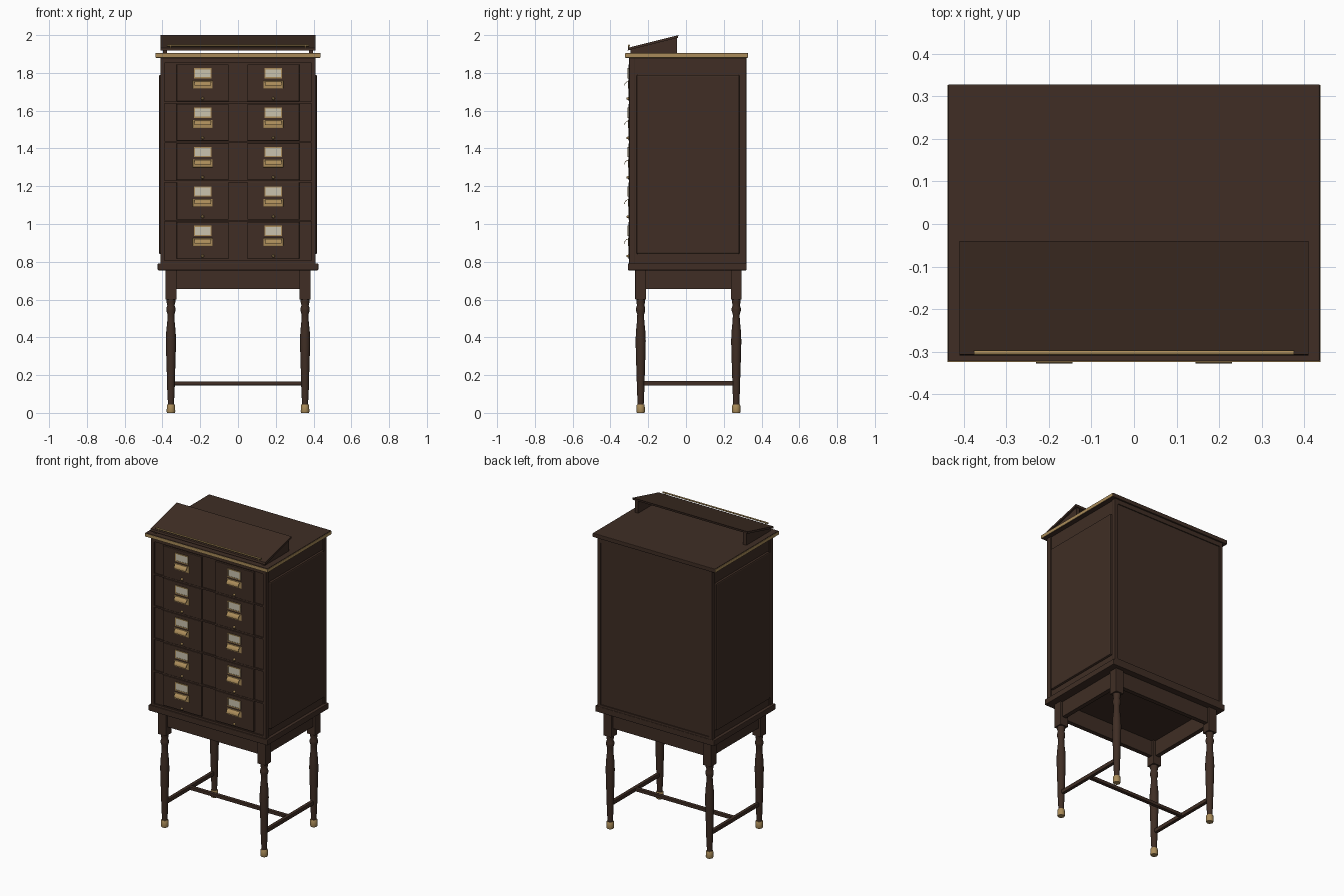
import bpy, bmesh, math
from mathutils import Matrix

old = bpy.data.objects.get("Cube")
if old:
    bpy.data.objects.remove(old, do_unlink=True)


def material(name, r, g, b, metal=0.0):
    m = bpy.data.materials.new(name)
    m.use_nodes = True
    m.diffuse_color = (r, g, b, 1)
    bsdf = m.node_tree.nodes["Principled BSDF"]
    bsdf.inputs["Base Color"].default_value = (r, g, b, 1)
    bsdf.inputs["Metallic"].default_value = metal
    bsdf.inputs["Roughness"].default_value = 0.5
    return m


wood = material("dark_wood", 0.05, 0.027, 0.018)
brass = material("brass", 0.4, 0.26, 0.1, 0.3)
card = material("card", 0.6, 0.55, 0.43)


def finish(name, bm, mat, bevel=0.0, smooth=False):
    bmesh.ops.recalc_face_normals(bm, faces=bm.faces)
    mesh = bpy.data.meshes.new(name)
    bm.to_mesh(mesh)
    bm.free()
    mesh.materials.append(mat)
    ob = bpy.data.objects.new(name, mesh)
    bpy.context.collection.objects.link(ob)
    if bevel:
        mod = ob.modifiers.new("Bevel", 'BEVEL')
        mod.width, mod.segments = bevel, 2
    if smooth:
        bpy.ops.object.select_all(action='DESELECT')
        ob.select_set(True)
        bpy.context.view_layer.objects.active = ob
        bpy.ops.object.shade_smooth_by_angle(angle=math.radians(35))
    return ob


def box(name, xs, ys, zs, mat=wood, bevel=0.0):
    bm = bmesh.new()
    bmesh.ops.create_cube(bm, size=1)
    for v in bm.verts:
        v.co = [(a + b) / 2 + c * (b - a) for c, (a, b) in zip(v.co, (xs, ys, zs))]
    return finish(name, bm, mat, bevel)


def rod(name, centre, radius, length, axis, mat, tip=None):
    bm = bmesh.new()
    turn = {'X': Matrix.Rotation(math.pi / 2, 4, 'Y'),
            'Y': Matrix.Rotation(math.pi / 2, 4, 'X'), 'Z': Matrix()}[axis]
    bmesh.ops.create_cone(bm, cap_ends=True, segments=16, radius1=radius,
                          radius2=radius if tip is None else tip, depth=length,
                          matrix=Matrix.Translation(centre) @ turn)
    return finish(name, bm, mat, smooth=True)


def lathe(name, profile, x, y, mat):
    bm = bmesh.new()
    verts = [bm.verts.new((x + r, y, z)) for r, z in profile]
    edges = [bm.edges.new(p) for p in zip(verts, verts[1:])]
    bmesh.ops.spin(bm, geom=verts + edges, cent=(x, y, 0), axis=(0, 0, 1),
                   angle=2 * math.pi, steps=24, use_duplicate=False)
    bmesh.ops.remove_doubles(bm, verts=bm.verts, dist=0.0001)
    return finish(name, bm, mat, smooth=True)


def prism(name, outline, x0, x1, mat, smooth=False):
    # Extrudes a (y, z) outline along x
    bm = bmesh.new()
    face = bm.faces.new([bm.verts.new((x0, y, z)) for y, z in outline])
    out = bmesh.ops.extrude_face_region(bm, geom=[face])
    moved = [g for g in out["geom"] if isinstance(g, bmesh.types.BMVert)]
    bmesh.ops.translate(bm, verts=moved, vec=(x1 - x0, 0, 0))
    return finish(name, bm, mat, smooth=smooth)


# Turned legs with square heads and brass feet
LEG_X, FRONT_Y, BACK_Y = 0.355, -0.24, 0.266
leg_profile = [(0, 0.04), (0.016, 0.04), (0.017, 0.07), (0.02, 0.13), (0.021, 0.18),
               (0.024, 0.27), (0.027, 0.38), (0.025, 0.43), (0.019, 0.49), (0.018, 0.52),
               (0.024, 0.54), (0.024, 0.555), (0.019, 0.57), (0.023, 0.585),
               (0.023, 0.605), (0, 0.605)]
foot_profile = [(0, 0), (0.02, 0), (0.023, 0.008), (0.021, 0.042), (0.019, 0.045), (0, 0.045)]
sides = ((-1, "right"), (1, "left"))
for s, side in sides:
    x = s * LEG_X
    for y, end in ((FRONT_Y, "front"), (BACK_Y, "back")):
        tag = f"{end}_{side}"
        lathe(f"{tag}_leg", leg_profile, x, y, wood)
        lathe(f"{tag}_foot", foot_profile, x, y, brass)
        box(f"{tag}_leg_head", (x - 0.029, x + 0.029), (y - 0.029, y + 0.029),
            (0.6, 0.757), bevel=0.003)
    box(f"{side}_apron", (x - 0.014, x + 0.014), (FRONT_Y, BACK_Y), (0.655, 0.757))
    box(f"{side}_stretcher", (x - 0.011, x + 0.011), (FRONT_Y, BACK_Y), (0.144, 0.169), bevel=0.003)
for y, end in ((FRONT_Y, "front"), (BACK_Y, "back")):
    box(f"{end}_apron", (-LEG_X, LEG_X), (y - 0.014, y + 0.014), (0.655, 0.757))
box("cross_stretcher", (-LEG_X, LEG_X), (0.0, 0.024), (0.146, 0.167), bevel=0.003)

# Cabinet case: core, plinth, corner posts, rails and raised side panels
box("plinth", (-0.425, 0.425), (-0.307, 0.321), (0.755, 0.792), bevel=0.004)
box("case_core", (-0.405, 0.405), (-0.292, 0.312), (0.785, 1.882))
for s, side in sides:
    xs = sorted((s * 0.388, s * 0.411))
    box(f"front_{side}_post", xs, (-0.301, -0.27), (0.785, 1.882), bevel=0.002)
    box(f"back_{side}_post", xs, (0.29, 0.319), (0.785, 1.882), bevel=0.002)
    box(f"{side}_side_panel", sorted((s * 0.395, s * 0.419)), (-0.262, 0.284),
        (0.84, 1.79), bevel=0.008)
for y0, y1, end in ((-0.301, -0.28, "front"), (0.3, 0.318, "back")):
    box(f"{end}_top_rail", (-0.39, 0.39), (y0, y1), (1.852, 1.882))
    box(f"{end}_bottom_rail", (-0.39, 0.39), (y0, y1), (0.785, 0.806))

# Top board with brass edging on the front and sides
box("top_board", (-0.436, 0.436), (-0.322, 0.328), (1.88, 1.906), bevel=0.003)
box("front_edging", (-0.438, 0.438), (-0.324, -0.31), (1.882, 1.902), brass)
for s, side in sides:
    box(f"{side}_edging", sorted((s * 0.425, s * 0.438)), (-0.324, 0.326), (1.882, 1.902), brass)


def drawer_pull(name, x, z):
    # Quarter-round hood curling out and down from a framed back plate
    steps = 8
    arc = [i * math.pi / 2 / steps for i in range(steps + 1)]
    hood = [[(-0.303 - r * math.sin(a), z - 0.006 + r * math.cos(a)) for a in arc]
            for r in (0.024, 0.021)]
    prism(f"{name}_hood", hood[0] + hood[1][::-1], x - 0.043, x + 0.043, brass, smooth=True)
    box(f"{name}_plate", (x - 0.053, x + 0.053), (-0.308, -0.302),
        (z - 0.021, z + 0.021), brass, 0.003)


def label_holder(name, x, z):
    w, h, t = 0.047, 0.027, 0.006
    box(f"{name}_card", (x - w, x + w), (-0.307, -0.302), (z - h + 0.002, z + h - 0.002), card)
    for s, part in ((-1, "a"), (1, "b")):
        box(f"{name}_frame_side_{part}", sorted((x + s * w, x + s * (w - t))),
            (-0.309, -0.302), (z - h, z + h), brass)
        box(f"{name}_frame_bar_{part}", (x - w, x + w), (-0.309, -0.302),
            sorted((z + s * h, z + s * (h - t))), brass)


# Two columns of five drawers
PITCH = 0.2085
for row in range(5):
    top = 1.845 - row * PITCH
    if row:
        box(f"drawer_rail_{row}", (-0.39, 0.39), (-0.3, -0.285), (top + 0.001, top + 0.011))
    for s, side in sides:
        x, tag = s * 0.187, f"{side}_drawer_{row + 1}"
        box(tag, (x - 0.138, x + 0.138), (-0.304, -0.28), (top - 0.196, top), bevel=0.003)
        label_holder(f"{tag}_label", x, top - 0.047)
        drawer_pull(f"{tag}_pull", x, top - 0.107)
        rod(f"{tag}_knob", (x, -0.309, top - 0.181), 0.009, 0.014, 'Y', brass, tip=0.004)

# Sloping reading rest on two wedges, with a brass book rail
box_y, rise = (-0.305, -0.04), 0.078
slope = [(box_y[0] - 0.004, 1.919), (box_y[1] - 0.003, 1.919 + rise - 0.011),
         (box_y[1], 2.0), (box_y[0] - 0.001, 1.922 + 0.011)]
prism("reading_board", slope, -0.41, 0.41, wood)
wedge = [(-0.295, 1.904), (-0.048, 1.904), (-0.048, 1.985), (-0.295, 1.924)]
for s, side in sides:
    prism(f"{side}_rest_wedge", wedge, s * 0.375, s * 0.398, wood)
    rod(f"{side}_rail_post", (s * 0.357, -0.302, 1.935), 0.004, 0.026, 'Z', brass)
rod("book_rail", (0, -0.302, 1.945), 0.005, 0.752, 'X', brass)
